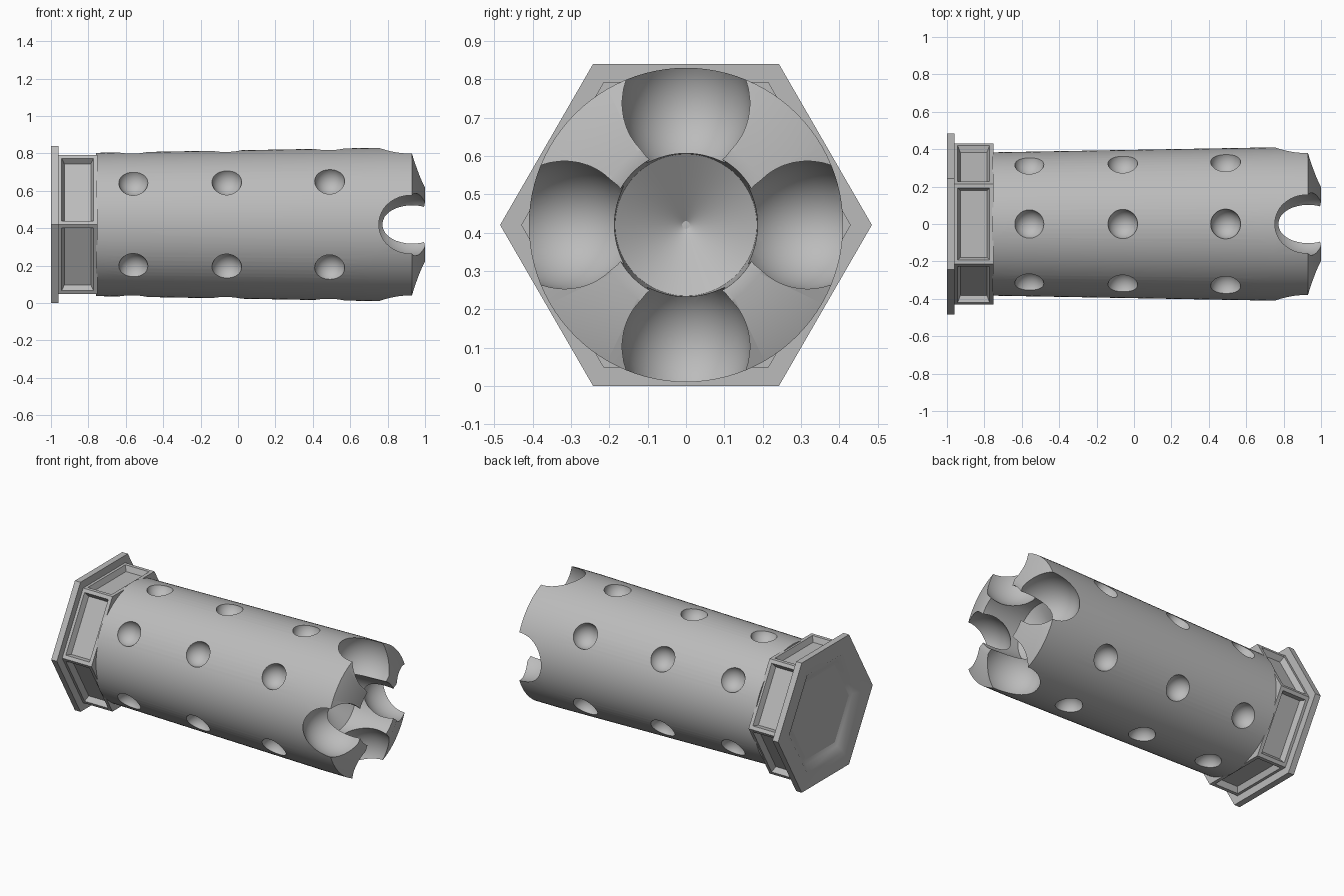
import bpy, bmesh
from math import cos, sin, pi, radians
from mathutils import Matrix, Vector

cube = bpy.data.objects.get("Cube")
if cube:
    bpy.data.objects.remove(cube, do_unlink=True)

AXIS = Vector((0, 0, 0.42))  # the tool lies along x at this height

steel = bpy.data.materials.new("grey_steel")
steel.use_nodes = True
GREY = (0.5, 0.5, 0.5, 1)
steel.diffuse_color = GREY
steel.node_tree.nodes["Principled BSDF"].inputs["Base Color"].default_value = GREY


def radial(x, r, a):
    """Point at distance r from the long axis, at angle a in the y-z plane."""
    return AXIS + Vector((x, r * cos(a), r * sin(a)))


def lathe(bm, profile, sides):
    """Closed solid from (x, radius) rings; returns side faces and both caps."""
    rings = [[bm.verts.new(radial(x, r, 2 * pi * k / sides)) for k in range(sides)]
             for x, r in profile]
    walls = [bm.faces.new((a[k], a[(k + 1) % sides], b[(k + 1) % sides], b[k]))
             for a, b in zip(rings, rings[1:]) for k in range(sides)]
    caps = [bm.faces.new(rings[0]), bm.faces.new(rings[-1])]
    bmesh.ops.recalc_face_normals(bm, faces=bm.faces)
    return walls, caps


def finish(bm, name):
    mesh = bpy.data.meshes.new(name)
    bm.to_mesh(mesh)
    bm.free()
    mesh.materials.append(steel)
    obj = bpy.data.objects.new(name, mesh)
    bpy.context.collection.objects.link(obj)
    return obj


def smooth(obj, angle):
    bpy.ops.object.select_all(action="DESELECT")
    obj.select_set(True)
    bpy.context.view_layer.objects.active = obj
    bpy.ops.object.shade_smooth_by_angle(angle=radians(angle))


def ball(bm, x, r, a, size):
    """Ellipsoid placed around the axis; size is along x, outward, tangential."""
    place = Matrix.Translation(radial(x, r, a)) @ Matrix.Rotation(a, 4, "X")
    bmesh.ops.create_uvsphere(bm, u_segments=40, v_segments=24, radius=1,
                              matrix=place @ Matrix.Diagonal((*size, 1)))


# Hexagonal flange with a dished back
bm = bmesh.new()
walls, caps = lathe(bm, [(-1, 0.485), (-0.96, 0.485)], 6)
bmesh.ops.inset_region(bm, faces=[caps[0]], thickness=0.115)
bmesh.ops.inset_region(bm, faces=[caps[0]], thickness=0.05, depth=-0.03)
bmesh.ops.inset_region(bm, faces=[caps[0]], thickness=0.12, depth=-0.02)
flange = finish(bm, "hex_flange")
smooth(flange, 35)

# Hexagonal collar with a recessed panel in each side
bm = bmesh.new()
walls, caps = lathe(bm, [(-0.965, 0.43), (-0.75, 0.43)], 6)
bmesh.ops.inset_individual(bm, faces=walls, thickness=0.032)
bmesh.ops.inset_individual(bm, faces=walls, thickness=0.02, depth=-0.035)
finish(bm, "hex_collar")

# Round body with a chamfered tip and a central bore
bm = bmesh.new()
lathe(bm, [(-0.76, 0.383), (0.75, 0.41), (0.93, 0.41), (1, 0.23),
           (0.995, 0.195), (0.72, 0.185), (0.6, 0.01)], 96)
body = finish(bm, "body")

# Cutter: four scoops at the tip and six rows of round dimples
bm = bmesh.new()
for k in range(4):
    ball(bm, 0.925, 0.31, k * pi / 2, (0.205, 0.186, 0.168))
for angle in (35, 90, 145, 215, 270, 325):
    for x in (-0.56, -0.06, 0.49):
        ball(bm, x, 0.405, radians(angle), (0.08, 0.08, 0.08))
cutter = finish(bm, "cutter")
cutter.hide_render = True

cut = body.modifiers.new("cut", "BOOLEAN")
cut.operation = "DIFFERENCE"
cut.solver = "EXACT"
cut.object = cutter
graph = bpy.context.evaluated_depsgraph_get()
result = bpy.data.meshes.new_from_object(body.evaluated_get(graph))
body.modifiers.clear()
body.data = result
bpy.data.objects.remove(cutter, do_unlink=True)
smooth(body, 32)
